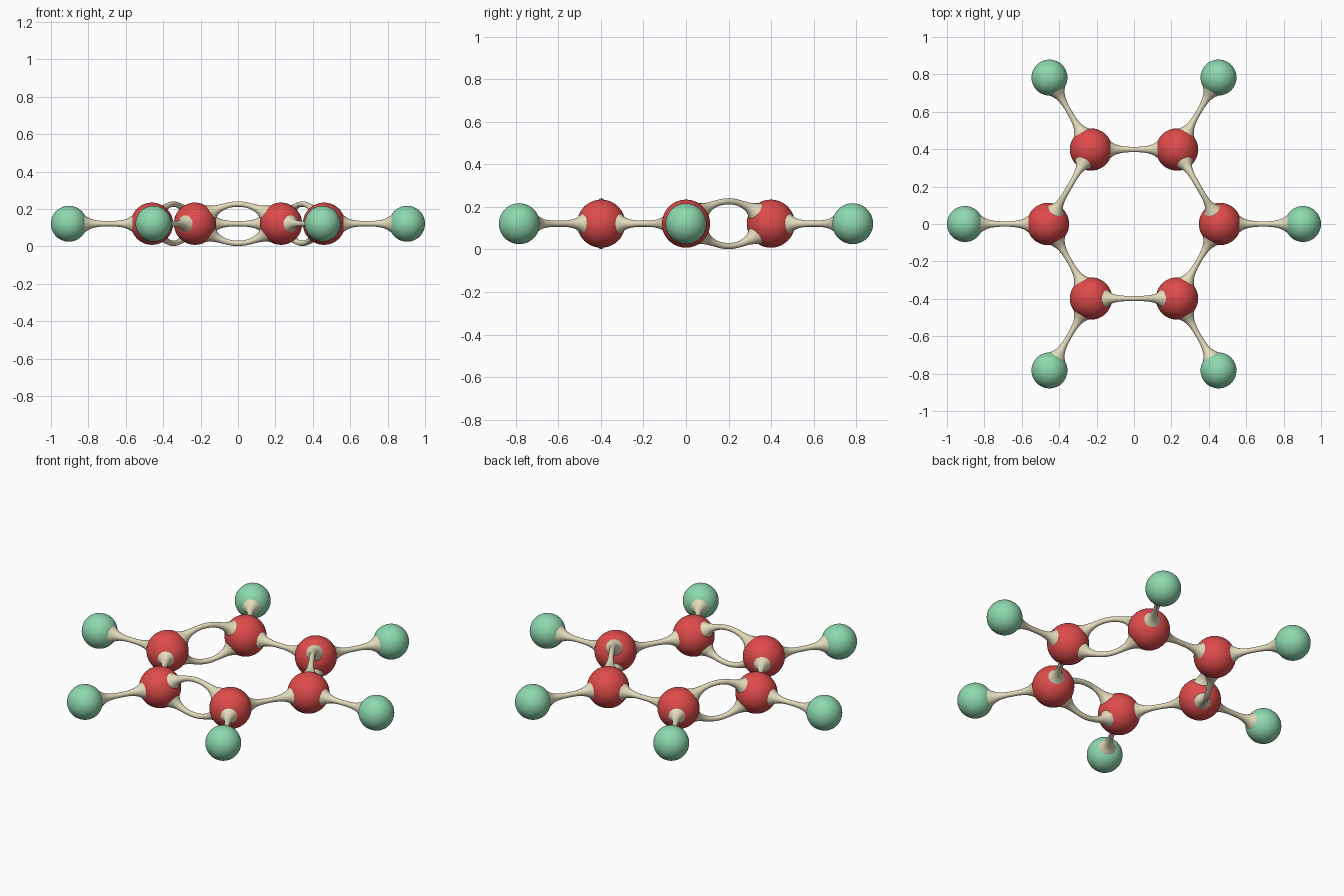
import bpy, bmesh, math
from mathutils import Vector, Matrix

if "Cube" in bpy.data.objects:
    bpy.data.objects.remove(bpy.data.objects["Cube"])

Z = 0.121            # height of the molecular plane
R_IN, R_OUT = 0.113, 0.096
UP = Vector((0, 0, 1))


def material(name, rgb):
    m = bpy.data.materials.new(name)
    m.diffuse_color = (*rgb, 1)
    m.use_nodes = True
    m.node_tree.nodes["Principled BSDF"].inputs["Base Color"].default_value = m.diffuse_color
    return m


RED = material("red", (0.74, 0.07, 0.07))
GREEN = material("green", (0.27, 0.69, 0.43))
CREAM = material("cream", (0.76, 0.71, 0.50))


def finish(bm, name, mat):
    bmesh.ops.recalc_face_normals(bm, faces=bm.faces)
    me = bpy.data.meshes.new(name)
    bm.to_mesh(me)
    bm.free()
    me.materials.append(mat)
    me.polygons.foreach_set("use_smooth", [True] * len(me.polygons))
    ob = bpy.data.objects.new(name, me)
    bpy.context.collection.objects.link(ob)


def ball(name, pos, radius, mat):
    bm = bmesh.new()
    bmesh.ops.create_uvsphere(bm, u_segments=48, v_segments=24, radius=radius,
                              matrix=Matrix.Translation(pos))
    finish(bm, name, mat)


# flare: distance from ball surface -> stick radius
FLARE = [(-0.04, 0.055), (-0.022, 0.052), (-0.008, 0.044), (0.005, 0.035),
         (0.02, 0.027), (0.04, 0.0205), (0.065, 0.0165), (0.09, 0.0145)]


def flare(d):
    for (d0, r0), (d1, r1) in zip(FLARE, FLARE[1:]):
        if d <= d1:
            return r0 + (r1 - r0) * (d - d0) / (d1 - d0)
    return FLARE[-1][1]


def stick(name, a, b, ra, rb, bulge=0.0, rings=40, sides=20):
    """Flared stick between two balls, bowed up or down by bulge."""
    axis = b - a
    length = axis.length
    u = axis.normalized()
    side = UP.cross(u)
    s0, s1 = ra - 0.04, length - rb + 0.04
    if bulge:
        s0, s1 = s0 - 0.012, s1 + 0.012
    bm = bmesh.new()
    loops = []
    for i in range(rings + 1):
        s = s0 + (s1 - s0) * i / rings
        t = s / length
        p = a + u * s + UP * (bulge * math.sin(math.pi * t))
        tan = (u + UP * (bulge * math.pi / length * math.cos(math.pi * t))).normalized()
        nor = tan.cross(side)
        d = min((p - a).length - ra, (p - b).length - rb)
        r = flare(max(d, -0.04))
        loops.append([bm.verts.new(p + r * (side * math.cos(k) + nor * math.sin(k)))
                      for k in (2 * math.pi * j / sides for j in range(sides))])
    for l0, l1 in zip(loops, loops[1:]):
        for j in range(sides):
            k = (j + 1) % sides
            bm.faces.new((l0[j], l0[k], l1[k], l1[j]))
    bm.faces.new(loops[0])
    bm.faces.new(loops[-1])
    finish(bm, name, CREAM)


def hexagon(radius):
    return [Vector((radius * math.cos(i * math.pi / 3),
                    radius * math.sin(i * math.pi / 3), Z)) for i in range(6)]


inner, outer = hexagon(0.46), hexagon(0.904)
for i in range(6):
    # ring ball, outer ball and the spoke joining them
    ball(f"ring_ball_{i}", inner[i], R_IN, RED)
    ball(f"outer_ball_{i}", outer[i], R_OUT, GREEN)
    stick(f"spoke_stick_{i}", inner[i], outer[i], R_IN, R_OUT)
    # ring sides alternate between a bowed pair and one straight stick
    nxt = inner[(i + 1) % 6]
    if i % 2 == 0:
        stick(f"upper_bow_{i}", inner[i], nxt, R_IN, R_IN, 0.105)
        stick(f"lower_bow_{i}", inner[i], nxt, R_IN, R_IN, -0.105)
    else:
        stick(f"ring_stick_{i}", inner[i], nxt, R_IN, R_IN)
